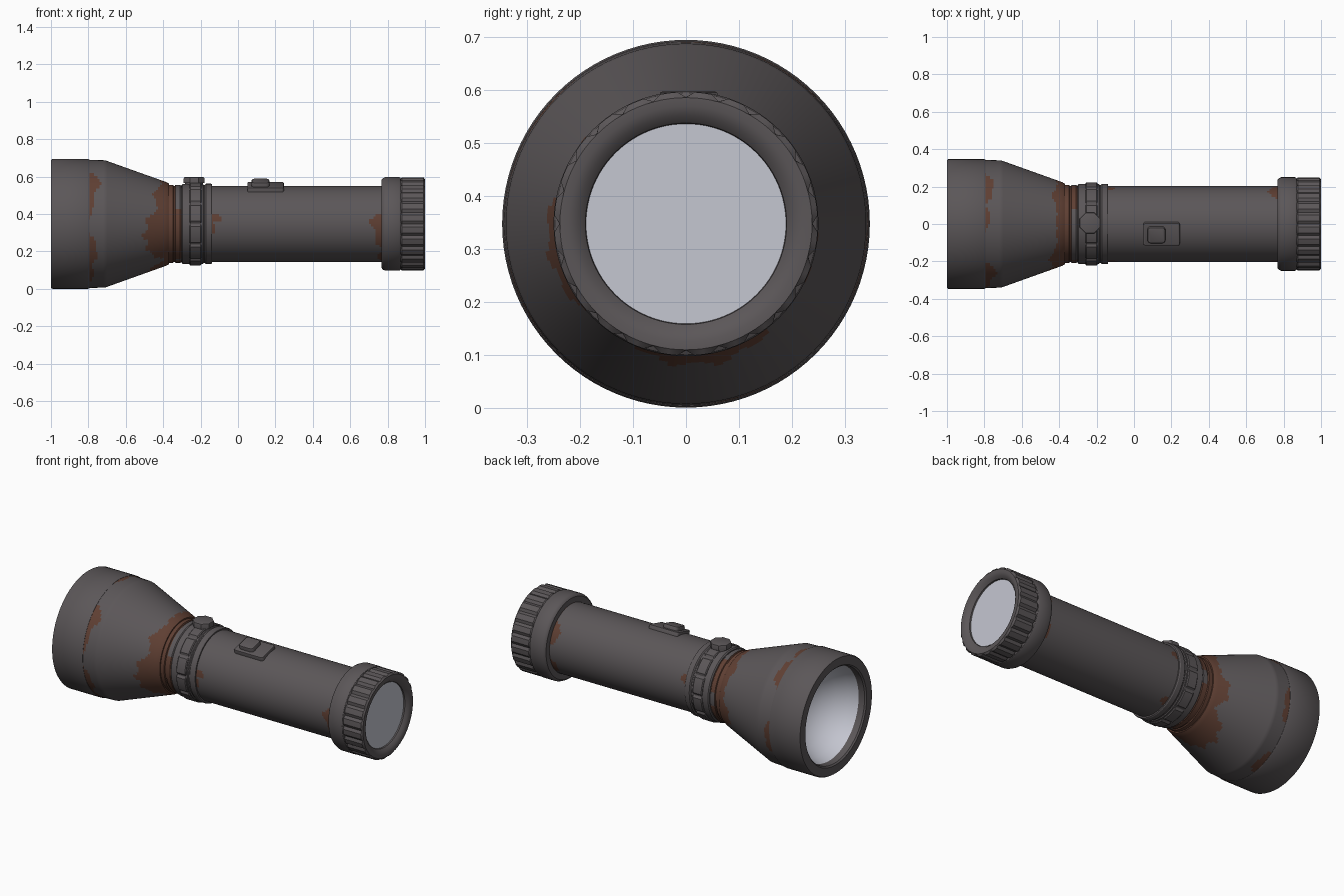
import bpy, bmesh, math
from mathutils import Matrix, Vector

if "Cube" in bpy.data.objects:
    bpy.data.objects.remove(bpy.data.objects["Cube"])

ZC = 0.347          # height of the torch axis
SEG = 96


def material(name, rgb):
    m = bpy.data.materials.new(name)
    m.diffuse_color = (*rgb, 1)
    m.use_nodes = True
    m.node_tree.nodes["Principled BSDF"].inputs["Base Color"].default_value = m.diffuse_color
    return m


GREY = material("dark grey metal", (0.105, 0.094, 0.098))
RUST = material("brown rust", (0.115, 0.050, 0.033))
GLASS = material("pale blue grey glass", (0.56, 0.57, 0.64))


def finish(bm, name, mats, angle=32):
    for f in bm.faces:
        f.smooth = True
    for e in bm.edges:
        if len(e.link_faces) == 2:
            e.smooth = e.calc_face_angle(0) < math.radians(angle)
    me = bpy.data.meshes.new(name)
    bm.to_mesh(me)
    bm.free()
    for m in mats:
        me.materials.append(m)
    ob = bpy.data.objects.new(name, me)
    bpy.context.collection.objects.link(ob)
    return ob


def lathe(name, profile, mats=(GREY,), rule=None, step=None, mod=None):
    """Turn (x, radius) points about the x axis; profile runs from +x to -x on the outside."""
    pts = [profile[0]]
    for a, b in zip(profile, profile[1:]):
        n = max(1, math.ceil(abs(b[0] - a[0]) / step)) if step else 1
        pts += [(a[0] + (b[0] - a[0]) * k / n, a[1] + (b[1] - a[1]) * k / n) for k in range(1, n + 1)]
    bm = bmesh.new()
    rings = []
    for x, r in pts:
        ring = []
        for j in range(SEG):
            t = 2 * math.pi * j / SEG
            q = r - (mod(j, x, r) if mod else 0)
            ring.append(bm.verts.new((x, q * math.sin(t), ZC + q * math.cos(t))))
        rings.append(ring)
    for a, b in zip(rings, rings[1:]):
        for j in range(SEG):
            k = (j + 1) % SEG
            f = bm.faces.new((a[j], a[k], b[k], b[j]))
            if rule:
                c = f.calc_center_median()
                t = math.degrees(math.atan2(c.y, c.z - ZC))
                f.material_index = rule(c.x, t, math.hypot(c.y, c.z - ZC))
    bmesh.ops.remove_doubles(bm, verts=bm.verts, dist=1e-5)
    return finish(bm, name, mats)


def reach(t, lobes):
    """How far rust creeps from an edge at angle t (0 top, -90 front); lobes are (angle, half width, depth)."""
    best = 0
    for a, w, d in lobes:
        u = abs((t - a + 180) % 360 - 180) / w
        if u < 1:
            best = max(best, d * math.sqrt(1 - u * u))
    return best * (1 + 0.12 * math.sin(t * 0.35))


# Rust patches
CONE = [(0, 181, 0.04), (-105, 38, 0.12), (-52, 22, 0.075), (170, 40, 0.13), (105, 24, 0.08), (40, 20, 0.06)]
LIP = [(-50, 14, 0.06), (-63, 22, 0.03), (-115, 16, 0.045), (-140, 14, 0.03), (5, 12, 0.03),
       (35, 16, 0.05), (100, 18, 0.04), (160, 14, 0.05)]
TAIL = [(-88, 14, 0.06), (-112, 16, 0.035), (-150, 10, 0.03), (60, 18, 0.05), (120, 14, 0.04)]
COLLAR = [(-81, 7, 0.05), (-97, 9, 0.02), (70, 8, 0.04), (150, 8, 0.035)]


def head_rule(x, t, r):
    if x > -0.386 - reach(t, CONE) + 0.01:
        return 1
    return int(-0.80 < x < -0.80 + reach(t, LIP))


# Flared head, front bezel and reflector
lathe("head", [(-0.37, 0.19), (-0.37, 0.216), (-0.385, 0.224), (-0.71, 0.340), (-0.80, 0.343)],
      (GREY, RUST), head_rule, 0.011)
lathe("bezel", [(-0.79, 0.32), (-0.795, 0.344), (-0.802, 0.347), (-0.992, 0.347), (-1.0, 0.342),
                (-1.0, 0.292), (-0.992, 0.284), (-0.955, 0.280)])
lathe("reflector", [(-0.955, 0.281), (-0.90, 0.262), (-0.84, 0.226), (-0.79, 0.178),
                    (-0.755, 0.12), (-0.735, 0.06), (-0.73, 0)], (GLASS,))

# Rusty neck rings
lathe("neck", [(-0.29, 0.196), (-0.305, 0.205), (-0.309, 0.208), (-0.335, 0.208), (-0.338, 0.203),
               (-0.344, 0.203), (-0.347, 0.209), (-0.374, 0.209), (-0.38, 0.205)], (GREY, RUST),
      lambda x, t, r: int(x < -0.335 or reach(t, [(-110, 45, 1), (150, 50, 1), (50, 30, 1)]) > 0.3), 0.01)

# Clamp collar with raised blocks
lathe("clamp_collar", [(-0.138, 0.20), (-0.138, 0.211), (-0.144, 0.215), (-0.172, 0.215), (-0.178, 0.209),
                       (-0.184, 0.209), (-0.188, 0.214), (-0.296, 0.214), (-0.302, 0.208), (-0.302, 0.19)])
lathe("clamp_blocks", [(-0.195, 0.205), (-0.195, 0.217), (-0.20, 0.222), (-0.255, 0.222),
                       (-0.26, 0.217), (-0.26, 0.205)],
      mod=lambda j, x, r: 0.010 if j % 8 == 0 and r > 0.21 else 0)

# Barrel
lathe("barrel", [(0.80, 0.203), (-0.32, 0.203)], (GREY, RUST),
      lambda x, t, r: int(x > 0.77 - reach(t, TAIL) or x < -0.14 + reach(t, COLLAR)), 0.011)

# Tail cap: smooth ring, ribbed grip and glass
lathe("tail_cap_ring", [(0.875, 0.235), (0.868, 0.247), (0.862, 0.250), (0.787, 0.250),
                        (0.774, 0.244), (0.768, 0.236), (0.768, 0.195)])
lathe("tail_cap_grip", [(0.968, 0.188), (0.980, 0.190), (0.994, 0.204), (1.0, 0.222), (1.0, 0.238),
                        (0.992, 0.249), (0.876, 0.249), (0.870, 0.244), (0.870, 0.20)],
      mod=lambda j, x, r: 0.010 if j % 4 == 0 and r > 0.243 else 0)
lathe("tail_glass", [(0.972, 0), (0.972, 0.190)], (GLASS,))


def knob(name, x, radius, z0, z1, sides, bevel):
    bm = bmesh.new()
    bmesh.ops.create_cone(bm, cap_ends=True, segments=sides, radius1=radius, radius2=radius, depth=z1 - z0,
                          matrix=Matrix.Translation((x, 0.005, (z0 + z1) / 2)) @ Matrix.Rotation(math.pi / sides, 4, 'Z'))
    top = [e for e in bm.edges if all(v.co.z > z1 - 1e-4 for v in e.verts)]
    bmesh.ops.bevel(bm, geom=top, offset=bevel, segments=2, affect='EDGES', profile=0.5)
    finish(bm, name, (GREY,))


# Top button on the clamp
knob("button_base", -0.235, 0.050, 0.53, 0.575, 16, 0.004)
knob("button_cap", -0.235, 0.060, 0.566, 0.597, 8, 0.007)


def switch_part(name, x0, x1, half, r0, r1, bevel):
    """Rounded box lying on the barrel, tipped 15 degrees to the front."""
    rot = Matrix.Translation((0, 0, ZC)) @ Matrix.Rotation(math.radians(15), 4, 'X')
    bm = bmesh.new()
    bmesh.ops.create_cube(bm, size=1, matrix=Matrix.Translation(((x0 + x1) / 2, 0, (r0 + r1) / 2))
                          @ Matrix.Diagonal((x1 - x0, 2 * half, r1 - r0, 1)))
    upright = [e for e in bm.edges if abs(e.verts[0].co.z - e.verts[1].co.z) > 1e-4]
    bmesh.ops.bevel(bm, geom=upright, offset=bevel * 2, segments=3, affect='EDGES', profile=0.5)
    top = [e for e in bm.edges if all(v.co.z > r1 - 1e-4 for v in e.verts)]
    bmesh.ops.bevel(bm, geom=top, offset=bevel, segments=2, affect='EDGES', profile=0.5)
    bmesh.ops.transform(bm, matrix=rot, verts=bm.verts)
    finish(bm, name, (GREY,))


# Slide switch
switch_part("switch_plate", 0.05, 0.245, 0.063, 0.185, 0.217, 0.006)
switch_part("switch_slider", 0.072, 0.168, 0.045, 0.205, 0.241, 0.009)
